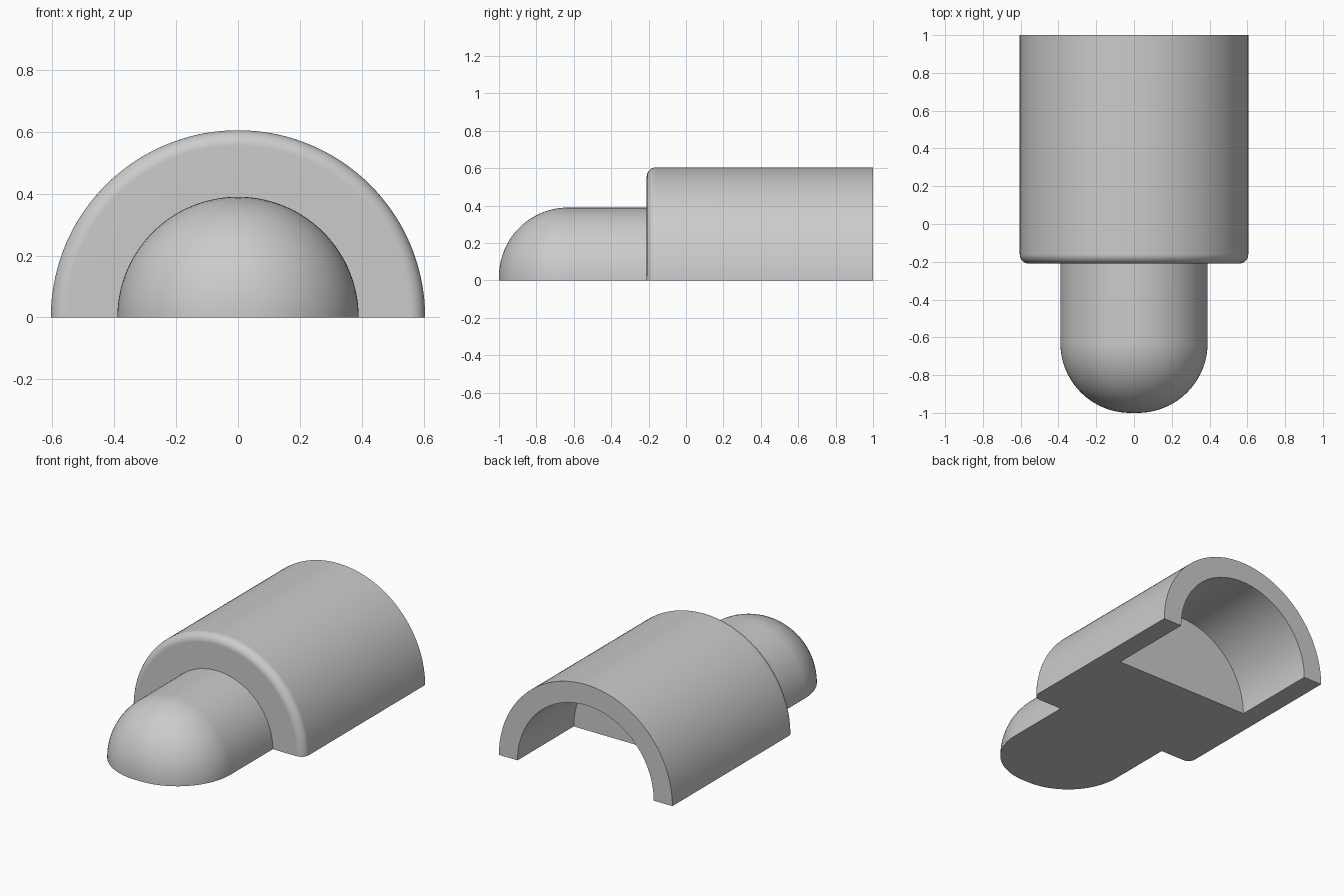
import bpy, bmesh
from math import sin, cos, pi
from mathutils import Vector, Matrix

cube = bpy.data.objects.get("Cube")
if cube:
    bpy.data.objects.remove(cube, do_unlink=True)

# Main sizes
BODY_R, BORE_R, NOSE_R = 0.605, 0.475, 0.39
FRONT, SHOULDER, BACK = -1.0, -0.21, 1.0
BORE_END = BACK - 0.56
NOSE_ROUND, SHOULDER_ROUND = 0.37, 0.05


def rounded_corner(radius, y, r, steps):
    """Profile points (radius, y) from a front face round to a cylinder side."""
    return [(radius - r + r * sin(a), y + r - r * cos(a))
            for a in (pi / 2 * i / steps for i in range(steps + 1))]


# Half profile from the nose tip, along the outside, back into the bore
profile = [(0, FRONT)]
profile += rounded_corner(NOSE_R, FRONT, NOSE_ROUND, 20)
profile += [(NOSE_R, SHOULDER)]
profile += rounded_corner(BODY_R, SHOULDER, SHOULDER_ROUND, 10)
profile += [(BODY_R, BACK), (BORE_R, BACK), (BORE_R, BORE_END), (0, BORE_END)]

# Sweep the profile half a turn over the long axis
bm = bmesh.new()
verts = [bm.verts.new((r, y, 0)) for r, y in profile]
edges = [bm.edges.new(pair) for pair in zip(verts, verts[1:])]
bmesh.ops.spin(bm, geom=verts + edges, cent=(0, 0, 0), axis=(0, -1, 0),
               angle=pi, steps=72)
bmesh.ops.remove_doubles(bm, verts=bm.verts, dist=0.0001)

# Close the flat underside
rim = [e for e in bm.edges if e.is_boundary]
bmesh.ops.holes_fill(bm, edges=rim, sides=0)
bmesh.ops.recalc_face_normals(bm, faces=bm.faces)

mesh = bpy.data.meshes.new("half_stepped_socket")
bm.to_mesh(mesh)
bm.free()
socket = bpy.data.objects.new("half_stepped_socket", mesh)
bpy.context.collection.objects.link(socket)

# Single grey material
grey = bpy.data.materials.new("plain_grey")
grey.use_nodes = True
colour = (0.6, 0.6, 0.6, 1)
grey.diffuse_color = colour
grey.node_tree.nodes["Principled BSDF"].inputs["Base Color"].default_value = colour
mesh.materials.append(grey)

# Smooth curves with crisp edges
bpy.ops.object.select_all(action='DESELECT')
socket.select_set(True)
bpy.context.view_layer.objects.active = socket
bpy.ops.object.shade_smooth_by_angle(angle=pi / 6)
weighted = socket.modifiers.new("even_shading", 'WEIGHTED_NORMAL')
weighted.keep_sharp = True
